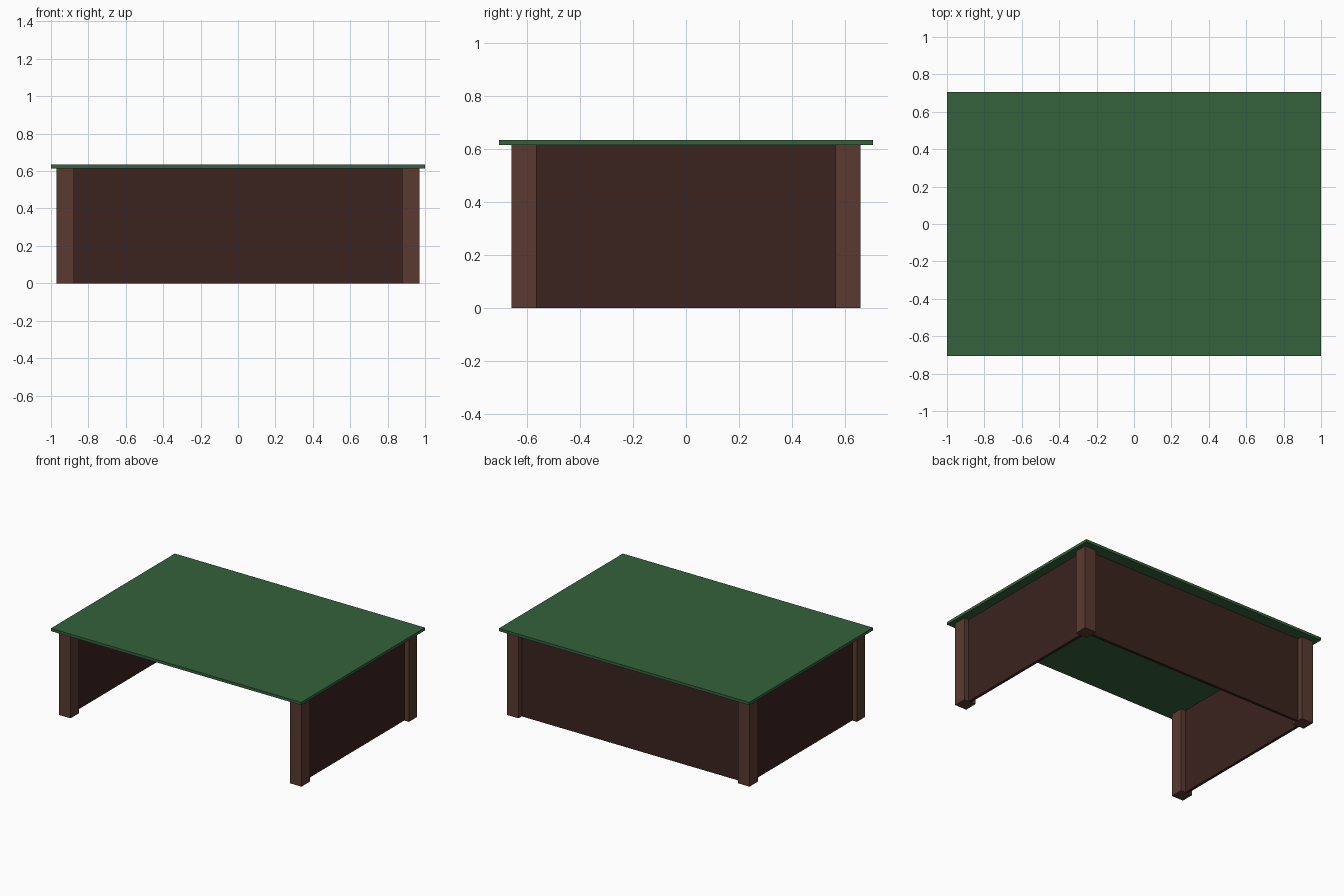
import bpy

if "Cube" in bpy.data.objects:
    bpy.data.objects.remove(bpy.data.objects["Cube"])

TOP_Z, THICK = 0.615, 0.02
LEG = 0.094
LEG_X, LEG_Y = 0.923, 0.613   # leg centres


def material(name, rgb):
    m = bpy.data.materials.new(name)
    m.diffuse_color = (*rgb, 1)
    m.use_nodes = True
    m.node_tree.nodes["Principled BSDF"].inputs["Base Color"].default_value = m.diffuse_color
    return m


green = material("green_felt", (0.035, 0.12, 0.045))
leg_brown = material("leg_wood", (0.10, 0.042, 0.030))
panel_brown = material("panel_wood", (0.043, 0.017, 0.013))


def box(name, size, centre, mat):
    bpy.ops.mesh.primitive_cube_add(size=1, location=centre)
    ob = bpy.context.object
    ob.name = name
    ob.scale = size
    bpy.ops.object.transform_apply(location=False, rotation=False, scale=True)
    ob.data.materials.append(mat)
    return ob


# Thin overhanging top
box("table_top", (2, 1.414, THICK), (0, 0, TOP_Z + THICK / 2), green)

# Four square corner legs
for side, sx in (("left", -1), ("right", 1)):
    for end, sy in (("front", -1), ("back", 1)):
        box(f"{end}_{side}_leg", (LEG, LEG, TOP_Z),
            (sx * LEG_X, sy * LEG_Y, TOP_Z / 2), leg_brown)
    # Side panel, centred in the leg thickness
    box(f"{side}_panel", (THICK, 2 * LEG_Y - LEG, TOP_Z),
        (sx * LEG_X, 0, TOP_Z / 2), panel_brown)

# Back panel; the front stays open
box("back_panel", (2 * LEG_X - LEG, THICK, TOP_Z), (0, LEG_Y, TOP_Z / 2), panel_brown)
